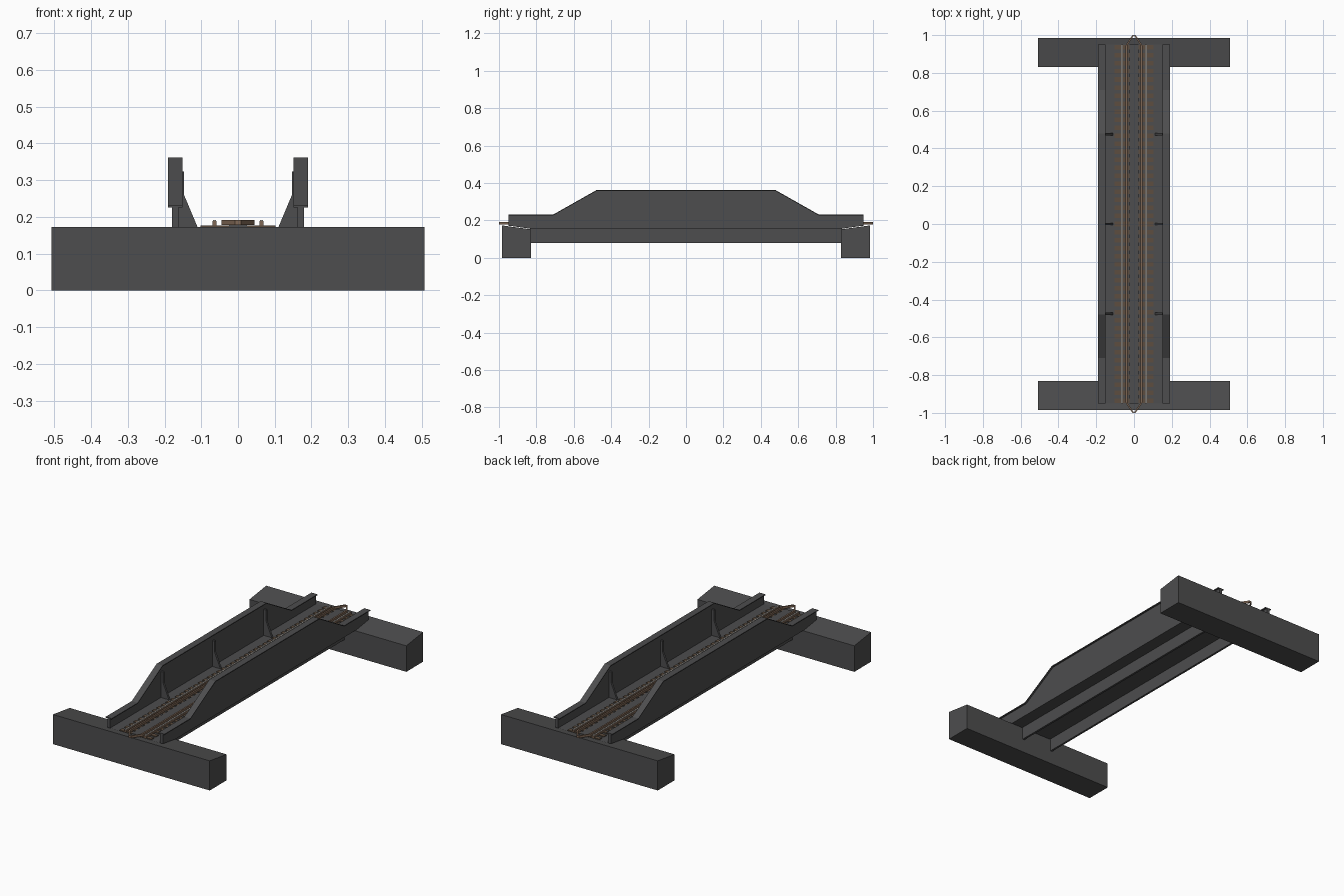
import bpy, bmesh

if "Cube" in bpy.data.objects:
    bpy.data.objects.remove(bpy.data.objects["Cube"])


def material(name, rgb):
    m = bpy.data.materials.new(name)
    m.diffuse_color = (*rgb, 1)
    m.use_nodes = True
    m.node_tree.nodes["Principled BSDF"].inputs["Base Color"].default_value = m.diffuse_color
    return m


STEEL = material("dark_grey", (0.075, 0.075, 0.077))
TIMBER = material("sleeper_brown", (0.11, 0.075, 0.05))
RUST = material("rust_brown", (0.21, 0.135, 0.09))
BRIGHT = material("worn_rail", (0.5, 0.47, 0.43))


def finish(name, bm, mat):
    bmesh.ops.recalc_face_normals(bm, faces=bm.faces)
    me = bpy.data.meshes.new(name)
    bm.to_mesh(me)
    bm.free()
    me.materials.append(mat)
    ob = bpy.data.objects.new(name, me)
    bpy.context.collection.objects.link(ob)
    return ob


def add_prism(bm, a, b):
    """Join two matching loops of points into a closed solid."""
    va, vb = [bm.verts.new(p) for p in a], [bm.verts.new(p) for p in b]
    n = len(va)
    bm.faces.new(va)
    bm.faces.new(vb[::-1])
    for i in range(n):
        j = (i + 1) % n
        bm.faces.new((va[i], vb[i], vb[j], va[j]))


def add_box(bm, x0, x1, y0, y1, z0, z1):
    rect = [(x0, z0), (x1, z0), (x1, z1), (x0, z1)]
    add_prism(bm, [(x, y0, z) for x, z in rect], [(x, y1, z) for x, z in rect])


def extrude_x(bm, profile, x0, x1):
    add_prism(bm, [(x0, y, z) for y, z in profile], [(x1, y, z) for y, z in profile])


def sweep_rail(bm, path, w, z0, z1):
    """Rectangular strip following a plan path of (x, y)."""
    for (xa, ya), (xb, yb) in zip(path, path[1:]):
        ends = [[(x - w / 2, y, z0), (x + w / 2, y, z0), (x + w / 2, y, z1), (x - w / 2, y, z1)]
                for x, y in ((xa, ya), (xb, yb))]
        add_prism(bm, *ends)


# Abutments with tops falling toward the span
for s, label in ((-1, "front"), (1, "back")):
    bm = bmesh.new()
    extrude_x(bm, [(s * 0.83, 0), (s * 0.985, 0), (s * 0.985, 0.173), (s * 0.83, 0.152)], -0.507, 0.507)
    finish(label + "_abutment", bm, STEEL)

# Deck slab
bm = bmesh.new()
extrude_x(bm, [(-0.95, 0.172), (-0.83, 0.155), (0.83, 0.155), (0.95, 0.172)], -0.18, 0.18)
finish("deck", bm, STEEL)

top = [(-0.95, 0.231), (-0.71, 0.231), (-0.48, 0.361), (0.48, 0.361), (0.71, 0.231), (0.95, 0.231)]
for s, label in ((-1, "left"), (1, "right")):
    # Girder web
    bm = bmesh.new()
    extrude_x(bm, top + [(0.95, 0.172), (0.83, 0.155), (-0.83, 0.155), (-0.95, 0.172)], s * 0.162, s * 0.18)
    finish(label + "_girder_web", bm, STEEL)
    # Top flange following the web outline
    bm = bmesh.new()
    extrude_x(bm, top + [(y, z - 0.005) for y, z in top[::-1]], s * 0.151, s * 0.19)
    finish(label + "_girder_flange", bm, STEEL)
    # Gusset stiffeners inside the girder
    gusset = [(0.165, 0.172), (0.11, 0.172), (0.147, 0.26), (0.147, 0.323), (0.165, 0.323)]
    bm = bmesh.new()
    for y in (-0.475, 0, 0.475):
        add_prism(bm, [(s * x, y - 0.006, z) for x, z in gusset], [(s * x, y + 0.006, z) for x, z in gusset])
    finish(label + "_gussets", bm, STEEL)
    # Stringer under the deck
    bm = bmesh.new()
    add_box(bm, s * 0.094, s * 0.106, -0.835, 0.835, 0.08, 0.158)
    finish(label + "_stringer", bm, STEEL)
    # Running rail: rusty body with a worn top
    bm = bmesh.new()
    add_box(bm, s * 0.059, s * 0.069, -0.95, 0.95, 0.176, 0.188)
    finish(label + "_running_rail", bm, RUST)
    bm = bmesh.new()
    add_box(bm, s * 0.06, s * 0.068, -0.95, 0.95, 0.188, 0.191)
    finish(label + "_rail_head", bm, BRIGHT)
    # Guard rail, meeting its partner at both ends
    path = [(0.004, -1), (0.04, -0.945), (0.04, 0.945), (0.004, 1)]
    bm = bmesh.new()
    sweep_rail(bm, [(s * x, y) for x, y in path], 0.009, 0.178, 0.191)
    finish(label + "_guard_rail", bm, RUST)

# Sleepers
bm = bmesh.new()
N = 45
for i in range(N):
    y = -0.935 + 1.87 * i / (N - 1)
    add_box(bm, -0.102, 0.102, y - 0.012, y + 0.012, 0.17, 0.177)
finish("sleepers", bm, TIMBER)

# Centre walkway plate between the guard rails
bm = bmesh.new()
add_box(bm, -0.024, 0.024, -0.95, 0.95, 0.17, 0.18)
finish("centre_walkway", bm, STEEL)
